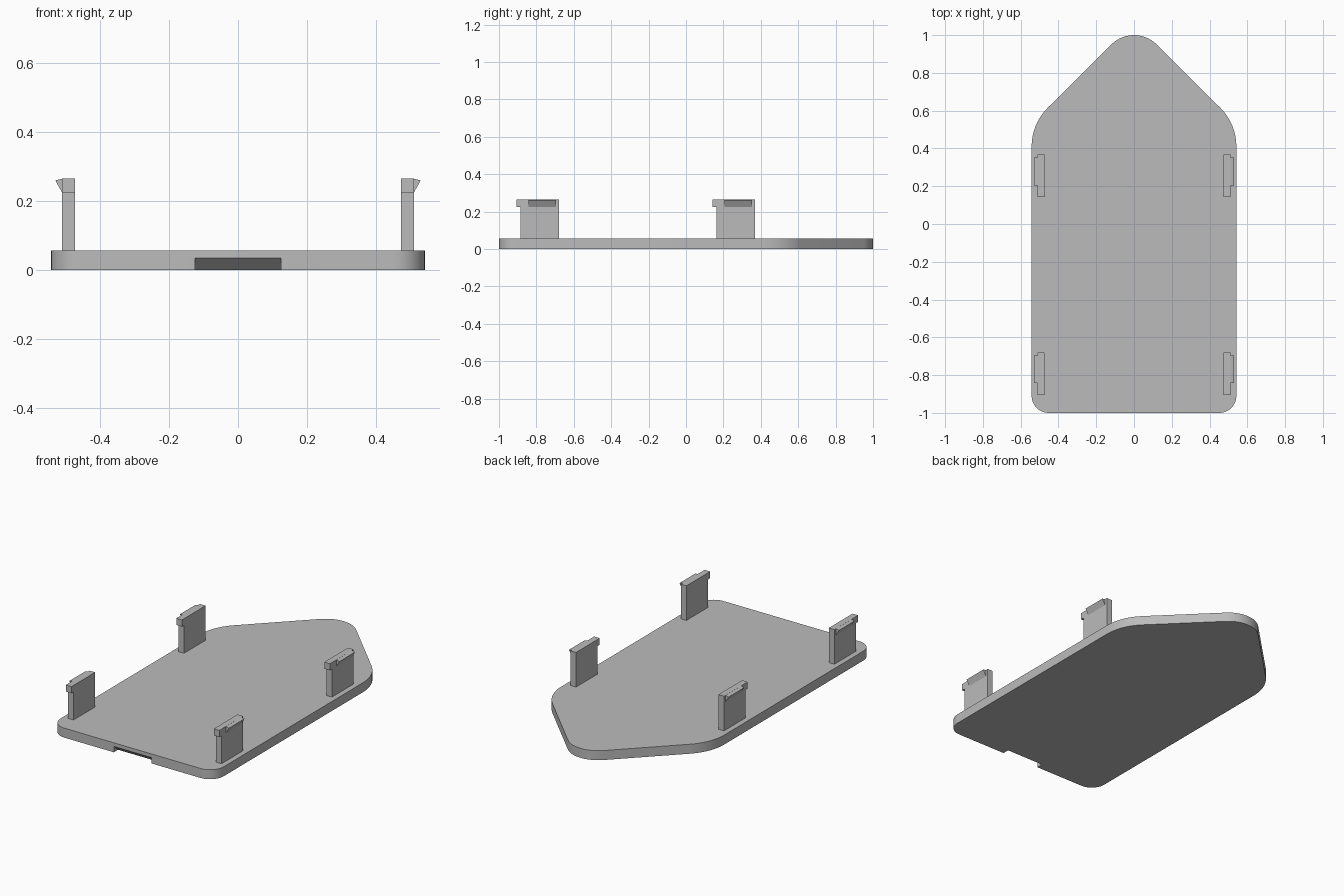
import bpy, bmesh, math

if "Cube" in bpy.data.objects:
    bpy.data.objects.remove(bpy.data.objects["Cube"])

grey = bpy.data.materials.new("plain grey")
grey.diffuse_color = (0.5, 0.5, 0.5, 1)
grey.use_nodes = True
grey.node_tree.nodes["Principled BSDF"].inputs["Base Color"].default_value = grey.diffuse_color


def prism(name, points, vec):
    """Extrude a closed planar outline along vec."""
    bm = bmesh.new()
    face = bm.faces.new([bm.verts.new(p) for p in points])
    res = bmesh.ops.extrude_face_region(bm, geom=[face])
    verts = [g for g in res["geom"] if isinstance(g, bmesh.types.BMVert)]
    bmesh.ops.translate(bm, verts=verts, vec=vec)
    bmesh.ops.recalc_face_normals(bm, faces=bm.faces)
    mesh = bpy.data.meshes.new(name)
    bm.to_mesh(mesh)
    bm.free()
    mesh.materials.append(grey)
    obj = bpy.data.objects.new(name, mesh)
    bpy.context.collection.objects.link(obj)
    return obj


def arc(cx, cy, r, a0, a1, n=10):
    angles = [math.radians(a0 + (a1 - a0) * i / n) for i in range(n + 1)]
    return [(cx + r * math.cos(a), cy + r * math.sin(a)) for a in angles]


def box_outline(x0, x1, y0, y1, z):
    return [(x0, y0, z), (x1, y0, z), (x1, y1, z), (x0, y1, z)]


# base plate: rounded front corners, blended shoulders and a rounded tip
W, T = 0.542, 0.057
half = arc(W - 0.09, -0.91, 0.09, -90, 0) + arc(W - 0.29, 0.41, 0.29, 0, 45) \
    + arc(0, 0.831, 0.169, 45, 90)
outline = half + [(-x, y) for x, y in reversed(half[:-1])]
plate = prism("base_plate", [(x, y, 0) for x, y in outline], (0, 0, T))

# sloped finger notch under the front edge
cutter = prism("notch_cutter", [(-0.125, -1.02, -0.0175), (-0.125, -1.02, 0.0525),
                                (-0.125, -0.94, -0.0175)], (0.25, 0, 0))
cutter.hide_render = True
cutter.hide_viewport = True
mod = plate.modifiers.new("notch", "BOOLEAN")
mod.operation = "DIFFERENCE"
mod.solver = "EXACT"
mod.object = cutter

bpy.context.view_layer.objects.active = plate
plate.select_set(True)
bpy.ops.object.shade_smooth_by_angle(angle=math.radians(30))

# four snap clips: post, head with a forward lip, outward hook
for row, y in (("front", -0.68), ("rear", 0.368)):
    for side, s in (("left", -1), ("right", 1)):
        tag = row + "_" + side
        prism(tag + "_clip_post",
              box_outline(s * 0.473, s * 0.51, y - 0.205, y, T - 0.005), (0, 0, 0.173))
        prism(tag + "_clip_head",
              box_outline(s * 0.473, s * 0.51, y - 0.225, y, 0.225), (0, 0, 0.04))
        prism(tag + "_clip_hook",
              [(s * 0.509, y - 0.163, 0.223), (s * 0.53, y - 0.163, 0.26),
               (s * 0.509, y - 0.163, 0.265)], (0, 0.148, 0))
